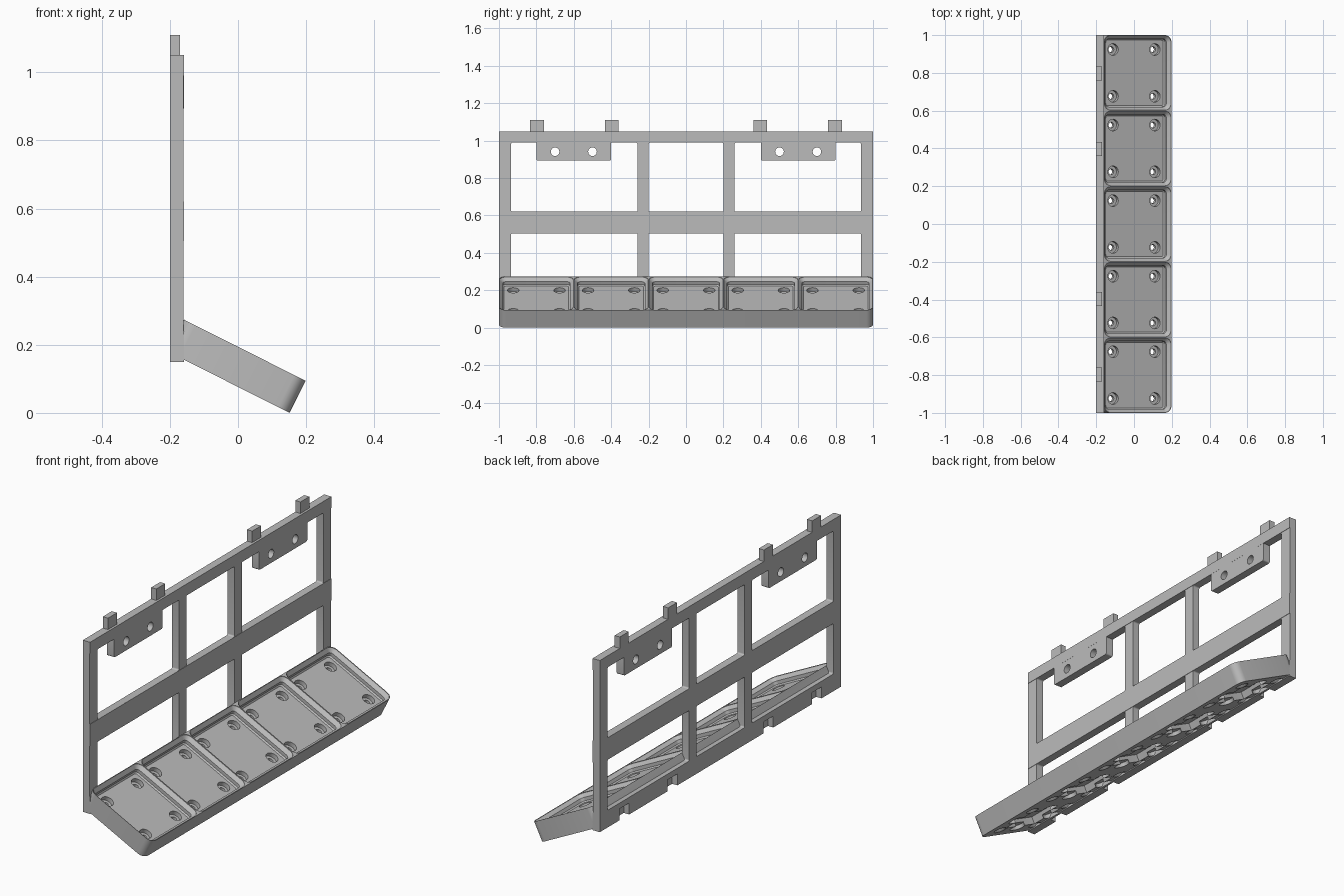
import bpy, bmesh, math
from mathutils import Matrix

cube = bpy.data.objects.get("Cube")
if cube:
    bpy.data.objects.remove(cube, do_unlink=True)

grey = bpy.data.materials.new("plain grey")
grey.use_nodes = True
grey.diffuse_color = (0.5, 0.5, 0.5, 1)
grey.node_tree.nodes["Principled BSDF"].inputs["Base Color"].default_value = (0.5, 0.5, 0.5, 1)

MM = 2 / 210                     # the tray is five 42 mm cells long
CELL = 42 * MM
THICK = 11.05 * MM
TILT = Matrix.Translation((0.02, 0, 0.184)) @ Matrix.Rotation(math.radians(26.7), 4, 'Y')
# upright panel: profile drawn in (y, z), thickness along x
UPRIGHT = Matrix(((0, 0, 1, 0), (1, 0, 0, 0), (0, 1, 0, 0), (0, 0, 0, 1)))


def ring(bm, cx, cy, hx, hy, r, z, seg=6):
    """Rounded rectangle outline."""
    verts = []
    for q, (sx, sy) in enumerate(((1, 1), (-1, 1), (-1, -1), (1, -1))):
        for i in range(seg + 1):
            a = (q + i / seg) * math.pi / 2
            verts.append(bm.verts.new((cx + sx * (hx - r) + r * math.cos(a),
                                       cy + sy * (hy - r) + r * math.sin(a), z)))
    return verts


def loft(bm, cx, cy, levels):
    """Closed solid through rounded rectangles (hx, hy, radius, z)."""
    rings = [ring(bm, cx, cy, *lv) for lv in levels]
    n = len(rings[0])
    for lo, hi in zip(rings, rings[1:]):
        for i in range(n):
            j = (i + 1) % n
            bm.faces.new((lo[i], lo[j], hi[j], hi[i]))
    bm.faces.new(rings[0][::-1])
    bm.faces.new(rings[-1])


def make(name, solids, matrix):
    """Object from a list of (cx, cy, levels) solids."""
    bm = bmesh.new()
    for s in solids:
        loft(bm, *s)
    bmesh.ops.remove_doubles(bm, verts=bm.verts, dist=1e-5)
    bmesh.ops.recalc_face_normals(bm, faces=bm.faces)
    bm.transform(matrix)
    me = bpy.data.meshes.new(name)
    bm.to_mesh(me)
    bm.free()
    me.materials.append(grey)
    ob = bpy.data.objects.new(name, me)
    bpy.context.scene.collection.objects.link(ob)
    return ob


def slab(y0, y1, z0, z1, x0, x1, r=0.0):
    """Upright block given by its limits."""
    r = max(r, 1e-7)
    hy, hz = (y1 - y0) / 2, (z1 - z0) / 2
    return ((y0 + y1) / 2, (z0 + z1) / 2, [(hy, hz, r, x0), (hy, hz, r, x1)])


def cut(ob, cutters):
    """Subtract each cutter, then drop the cutters."""
    for c in cutters:
        c.hide_render = True
        mod = ob.modifiers.new("cut", 'BOOLEAN')
        mod.operation, mod.solver, mod.object = 'DIFFERENCE', 'EXACT', c
    bpy.context.view_layer.update()
    deps = bpy.context.evaluated_depsgraph_get()
    me = bpy.data.meshes.new_from_object(ob.evaluated_get(deps))
    ob.modifiers.clear()
    ob.data = me
    for c in cutters:
        bpy.data.objects.remove(c, do_unlink=True)


def smooth(ob):
    bpy.ops.object.select_all(action='DESELECT')
    ob.select_set(True)
    bpy.context.view_layer.objects.active = ob
    bpy.ops.object.shade_smooth_by_angle(angle=math.radians(25))


BACK, FRONT = -0.2, -0.16
TAB_Y = (-0.797, -0.397, 0.397, 0.797)


def notches():
    """Slots in the lower back edge that receive the tabs of another unit."""
    return make("notch_cutter", [slab(y - 0.04, y + 0.04, 0.1, 0.21, BACK - 0.05, -0.169)
                                 for y in TAB_Y], UPRIGHT)


# panel with six windows
panel = make("back_panel", [slab(-1, 1, 0.15, 1.05, BACK, FRONT)], UPRIGHT)
windows = [slab(y0, y1, z0, z1, BACK - 0.1, FRONT + 0.1, 0.008)
           for y0, y1 in ((-0.935, -0.26), (-0.2, 0.2), (0.26, 0.935))
           for z0, z1 in ((0.24, 0.505), (0.62, 0.99))]
cut(panel, [make("window_cutter", windows, UPRIGHT), notches()])
smooth(panel)

# slightly raised fronts of the rails
make("rail_fronts", [slab(-1, 1, z0, z1, FRONT, FRONT + 0.002)
                     for z0, z1 in ((0.15, 0.24), (0.505, 0.62), (0.99, 1.05))], UPRIGHT)

# hanging screw plates
plates = make("screw_plates", [slab(s * 0.6 - 0.2, s * 0.6 + 0.2, 0.893, 1.0,
                                    BACK + 0.0003, FRONT + 0.0017, 0.008) for s in (-1, 1)], UPRIGHT)
R = 0.023
cut(plates, [make("hole_cutter", [slab(y - R, y + R, 0.941 - R, 0.941 + R, -0.3, 0, R)
                                  for y in (-0.7, -0.5, 0.5, 0.7)], UPRIGHT)])
smooth(plates)

# tabs on the top edge
make("top_tabs", [slab(y - 0.037, y + 0.037, 1.05, 1.11, BACK, -0.17) for y in TAB_Y], UPRIGHT)

# tilted tray of five cells
tray = make("tray", [(0, 0, [(CELL / 2, 1, 4 * MM, -THICK), (CELL / 2, 1, 4 * MM, 0)])], TILT)
cells = [(i - 2) * CELL for i in range(5)]
holes = [(sx * 13 * MM, y + sy * 13 * MM) for y in cells for sx in (-1, 1) for sy in (-1, 1)]


def levels(*rows):
    """Square levels in millimetres: (half size, radius, height)."""
    return [(h * MM, h * MM, r * MM, z * MM) for h, r, z in rows]


pocket = levels((18.15, 1.15, -4.65), (18.85, 1.85, -3.95), (18.85, 1.85, -2.15),
                (20.75, 3.75, -0.25), (20.75, 3.75, 2))
magnet = levels((3.25, 3.25, -7.0), (3.25, 3.25, -4))
screw = levels((1.6, 1.6, -14), (1.6, 1.6, -6))
sink = levels((4.3, 4.3, -12.05), (1.65, 1.65, -9.2))
weight = levels((10.6, 0.01, -14), (10.6, 0.01, -7.15))
slots = []
for y in cells:
    for s in (-1, 1):
        for hx, hy, cx, cy in ((3.3, 4.25, 13.07, 0), (4.25, 3.3, 0, 13.07)):
            slots.append((s * cx * MM, y + s * cy * MM,
                          [(hx * MM, hy * MM, 3.2 * MM, z * MM) for z in (-14, -9.05)]))

cutters = [make("cutter", [(0, y, shape) for y in cells], TILT) for shape in (pocket, weight)]
cutters += [make("cutter", [(x, y, shape) for x, y in holes], TILT)
            for shape in (magnet, screw, sink)]
cutters.append(make("cutter", slots, TILT))
cutters.append(make("cutter", [slab(-1.2, 1.2, 0, 0.5, -0.4, BACK + 0.0003)], UPRIGHT))
cutters.append(notches())
cut(tray, cutters)
smooth(tray)
